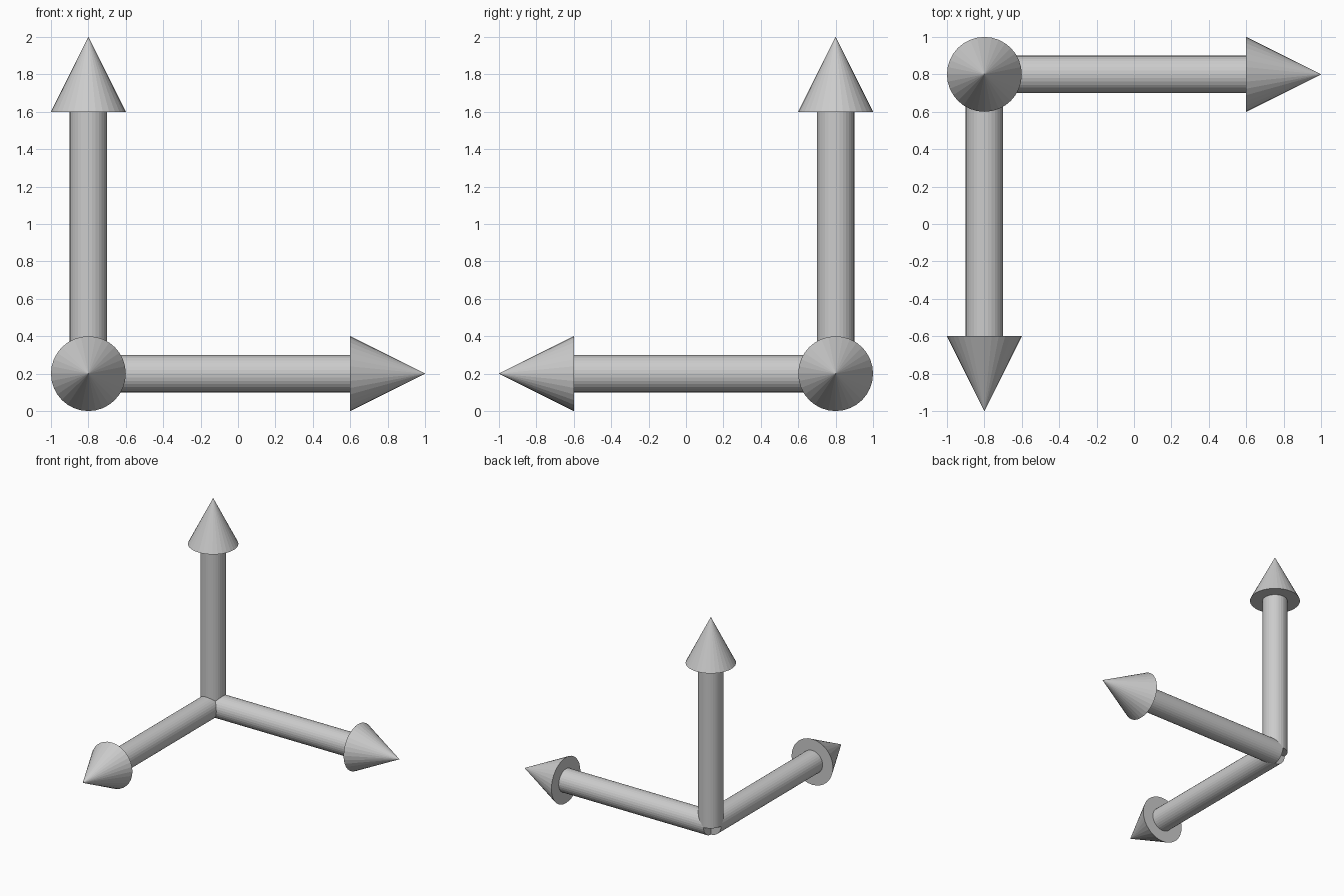
import bpy
from mathutils import Vector

if "Cube" in bpy.data.objects:
    bpy.data.objects.remove(bpy.data.objects["Cube"])

ORIGIN = Vector((-0.8, 0.8, 0.2))
SIDES = 32
SHAFT_LEN, HEAD_LEN = 1.4, 0.4


def cone_part(name, direction, start, length, r1, r2):
    """Flat-shaded cone or cylinder along direction, starting at a distance from the origin."""
    rot = direction.to_track_quat('Z', 'Y').to_euler()
    bpy.ops.mesh.primitive_cone_add(
        vertices=SIDES, radius1=r1, radius2=r2, depth=length,
        location=ORIGIN + direction * (start + length / 2), rotation=rot)
    bpy.context.object.name = name


# Three arrows sharing one corner: right, forward and up
for label, axis in (("right", (1, 0, 0)), ("front", (0, -1, 0)), ("up", (0, 0, 1))):
    d = Vector(axis)
    cone_part(label + "_arrow_shaft", d, 0, SHAFT_LEN, 0.1, 0.1)
    cone_part(label + "_arrow_head", d, SHAFT_LEN, HEAD_LEN, 0.2, 0)
